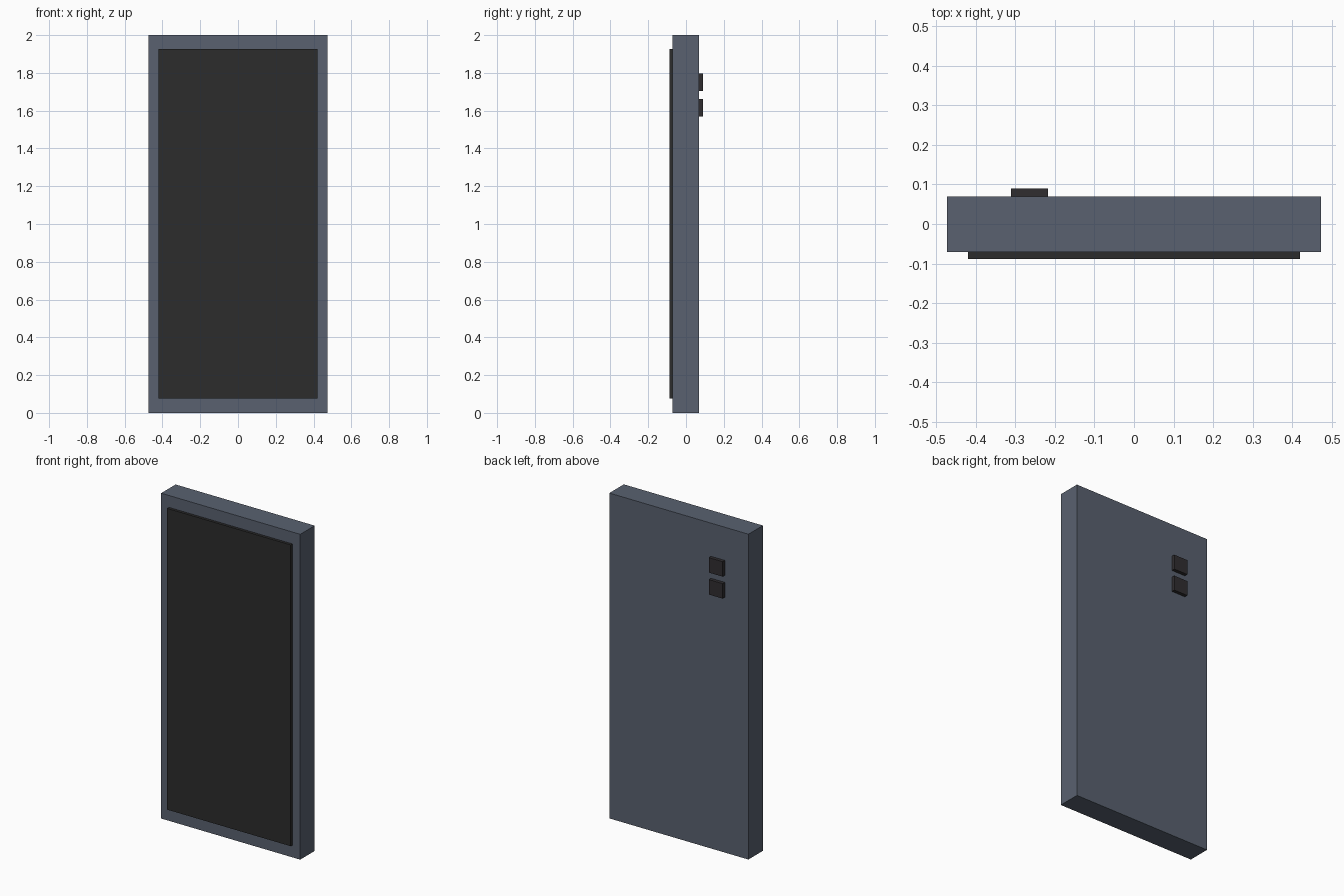
import bpy

if "Cube" in bpy.data.objects:
    bpy.data.objects.remove(bpy.data.objects["Cube"])


def material(name, color):
    mat = bpy.data.materials.new(name)
    mat.diffuse_color = (*color, 1.0)
    mat.use_nodes = True
    mat.node_tree.nodes["Principled BSDF"].inputs["Base Color"].default_value = mat.diffuse_color
    return mat


def box(name, x, y, z, mat):
    """Box spanning the given (min, max) range on each axis."""
    spans = (x, y, z)
    bpy.ops.mesh.primitive_cube_add(size=1, location=[(a + b) / 2 for a, b in spans])
    obj = bpy.context.object
    obj.name = name
    obj.scale = [b - a for a, b in spans]
    bpy.ops.object.transform_apply(location=False, rotation=False, scale=True)
    obj.data.materials.append(mat)
    return obj


slate = material("slate", (0.10, 0.12, 0.16))
black = material("black_glass", (0.025, 0.025, 0.025))
lens = material("lens_dark", (0.03, 0.027, 0.03))

# Main slab
box("phone_body", (-0.473, 0.473), (-0.071, 0.069), (0.0, 2.0), slate)

# Raised screen panel on the front
box("screen", (-0.42, 0.42), (-0.088, -0.070), (0.075, 1.927), black)

# Two square camera lenses stacked on the back
for i, z in enumerate((1.75, 1.615)):
    box(f"camera_lens_{i + 1}", (-0.312, -0.218), (0.068, 0.090),
        (z - 0.046, z + 0.046), lens)
